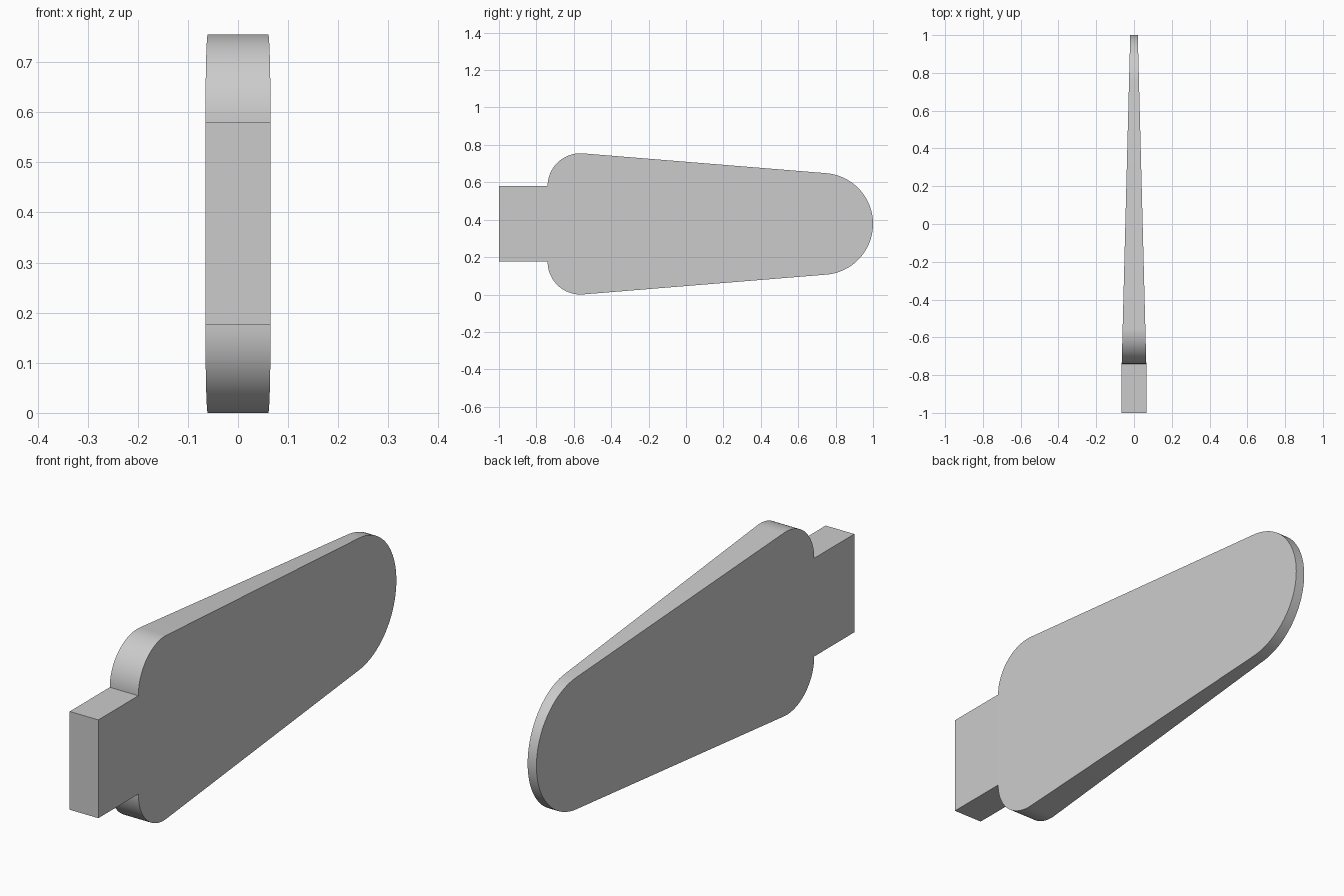
import bpy, bmesh, math

cube = bpy.data.objects.get("Cube")
if cube:
    bpy.data.objects.remove(cube, do_unlink=True)

grey = bpy.data.materials.new("plain_grey")
grey.use_nodes = True
colour = (0.6, 0.6, 0.6, 1)
grey.diffuse_color = colour
grey.node_tree.nodes["Principled BSDF"].inputs["Base Color"].default_value = colour

MID = 0.3775          # height of the centre line
SHOULDER_Y = -0.74    # where the tang meets the blade
TANG_HALF = 0.202     # half height of the tang
THICK, THIN = 0.065, 0.02


def arc(cy, cz, radius, start, end, steps):
    """Points in the YZ plane, angles in degrees from +y."""
    angles = [math.radians(start + (end - start) * i / steps) for i in range(steps + 1)]
    return [(cy + radius * math.cos(a), cz + radius * math.sin(a)) for a in angles]


def half_width(y):
    t = max(0, (y - SHOULDER_Y) / (1 - SHOULDER_Y))
    return THICK + (THIN - THICK) * t


def plate(name, outline, open_edge):
    """Closed outline given thickness across x; open_edge is the hidden joint."""
    bm = bmesh.new()
    sides = [[bm.verts.new((s * half_width(y), y, z)) for y, z in outline] for s in (-1, 1)]
    for side in sides:
        bm.faces.new(side)
    n = len(outline)
    for i in range(n):
        if i != open_edge:
            j = (i + 1) % n
            bm.faces.new((sides[0][i], sides[0][j], sides[1][j], sides[1][i]))
    bmesh.ops.recalc_face_normals(bm, faces=bm.faces)
    mesh = bpy.data.meshes.new(name)
    bm.to_mesh(mesh)
    bm.free()
    mesh.materials.append(grey)
    obj = bpy.data.objects.new(name, mesh)
    bpy.context.collection.objects.link(obj)
    bpy.ops.object.select_all(action='DESELECT')
    obj.select_set(True)
    bpy.context.view_layer.objects.active = obj
    bpy.ops.object.shade_smooth_by_angle(angle=math.radians(30))
    return obj


# Blade: rounded shoulders tapering to a round tip
R_SHOULDER, R_TIP = MID - TANG_HALF, 0.272
cy, tip_y = SHOULDER_Y + R_SHOULDER, 1 - R_TIP
lean = math.degrees(math.asin((TANG_HALF + R_SHOULDER - R_TIP) / (tip_y - cy)))
blade = arc(cy, MID - TANG_HALF, R_SHOULDER, 180, 270 + lean, 24)
blade += arc(tip_y, MID, R_TIP, lean - 90, 90 - lean, 48)
blade += arc(cy, MID + TANG_HALF, R_SHOULDER, 90 - lean, 180, 24)
plate("blade", blade, len(blade) - 1)

# Tang: plain block of constant thickness
low, high = MID - TANG_HALF, MID + TANG_HALF
plate("tang", [(-1, low), (SHOULDER_Y, low), (SHOULDER_Y, high), (-1, high)], 1)
